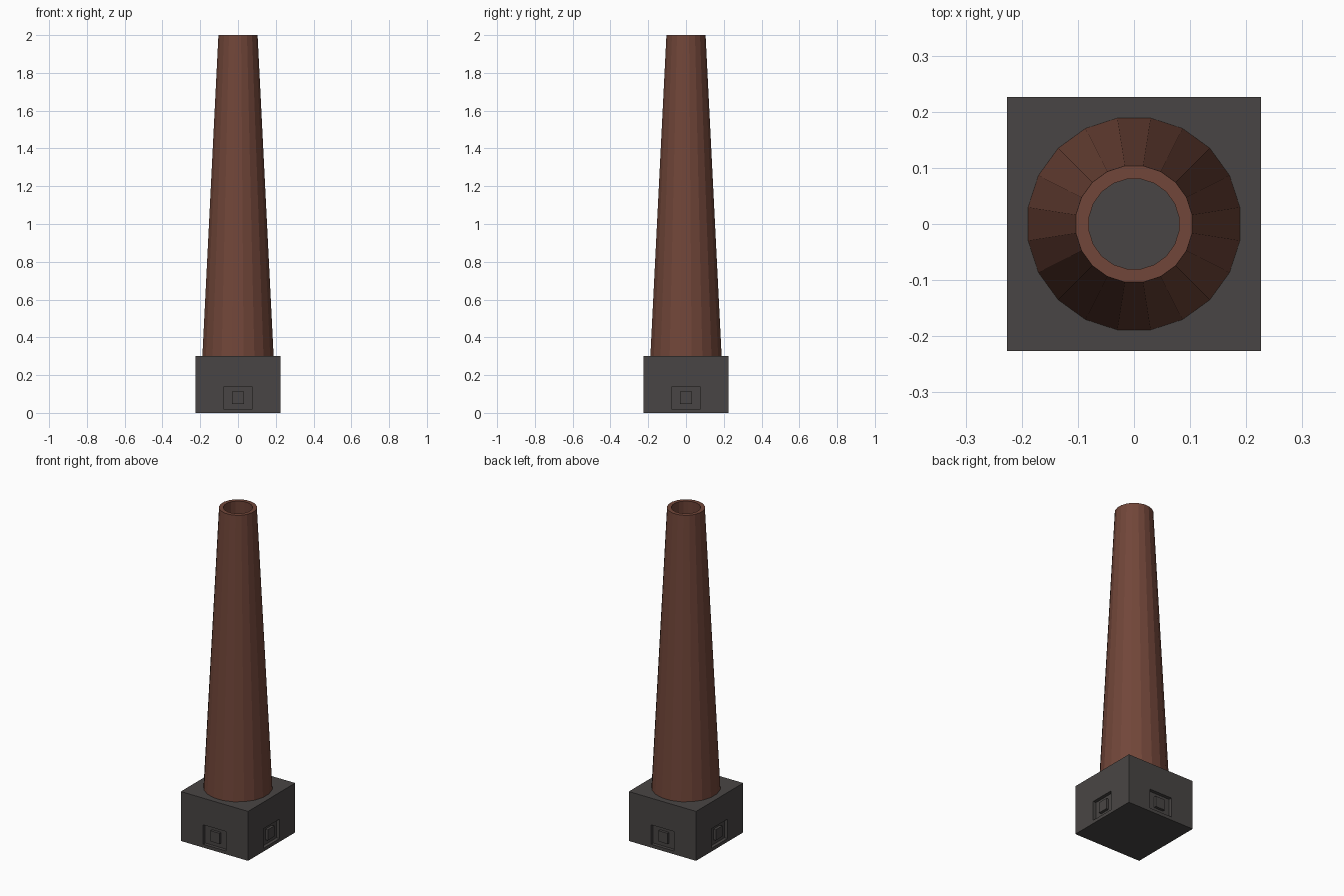
import bpy, bmesh, math
from mathutils import Matrix, Vector

if "Cube" in bpy.data.objects:
    bpy.data.objects.remove(bpy.data.objects["Cube"])


def material(name, rgb):
    m = bpy.data.materials.new(name)
    m.diffuse_color = (*rgb, 1)
    m.use_nodes = True
    m.node_tree.nodes["Principled BSDF"].inputs["Base Color"].default_value = m.diffuse_color
    return m


def finish(bm, name, mat):
    bmesh.ops.remove_doubles(bm, verts=bm.verts, dist=1e-5)
    bmesh.ops.recalc_face_normals(bm, faces=bm.faces)
    me = bpy.data.meshes.new(name)
    bm.to_mesh(me)
    bm.free()
    me.materials.append(mat)
    ob = bpy.data.objects.new(name, me)
    bpy.context.collection.objects.link(ob)
    return ob


def bridge(bm, loops, closed=False):
    """Join a list of point loops with quads."""
    rings = [[bm.verts.new(p) for p in loop] for loop in loops]
    pairs = list(zip(rings, rings[1:]))
    if closed:
        pairs.append((rings[-1], rings[0]))
    for a, b in pairs:
        n = len(a)
        for i in range(n):
            j = (i + 1) % n
            bm.faces.new((a[i], a[j], b[j], b[i]))
    return rings


brick = material("brick_brown", (0.165, 0.061, 0.041))
stone = material("dark_stone", (0.066, 0.060, 0.058))

# Square base: each side has a recessed hatch with a raised block inside
H, TOP = 0.226, 0.30


def rect(hw, z0, z1, depth, rot):
    y = -H + depth
    return [rot @ Vector(p) for p in
            ((-hw, y, z0), (hw, y, z0), (hw, y, z1), (-hw, y, z1))]


bm = bmesh.new()
for k in range(4):
    rot = Matrix.Rotation(k * math.pi / 2, 3, 'Z')
    rings = bridge(bm, [rect(H, 0, TOP, 0, rot),
                        rect(0.076, 0.02, 0.138, 0, rot),
                        rect(0.076, 0.02, 0.138, 0.02, rot),
                        rect(0.031, 0.048, 0.113, 0.02, rot),
                        rect(0.031, 0.048, 0.113, 0.004, rot)])
    bm.faces.new(rings[-1])
for z in (0, TOP):
    bm.faces.new([bm.verts.new((x, y, z)) for x, y in
                  ((-H, -H), (H, -H), (H, H), (-H, H))])
finish(bm, "base", stone)

# Tapered, hollow 20-sided chimney stack
SIDES = 20


def ring(r, z):
    return [(r * math.cos((i + 0.5) * math.tau / SIDES),
             r * math.sin((i + 0.5) * math.tau / SIDES), z)
            for i in range(SIDES)]


bm = bmesh.new()
bridge(bm, [ring(0.191, TOP), ring(0.105, 2.0),
            ring(0.081, 2.0), ring(0.167, TOP)], closed=True)
finish(bm, "chimney_stack", brick)
